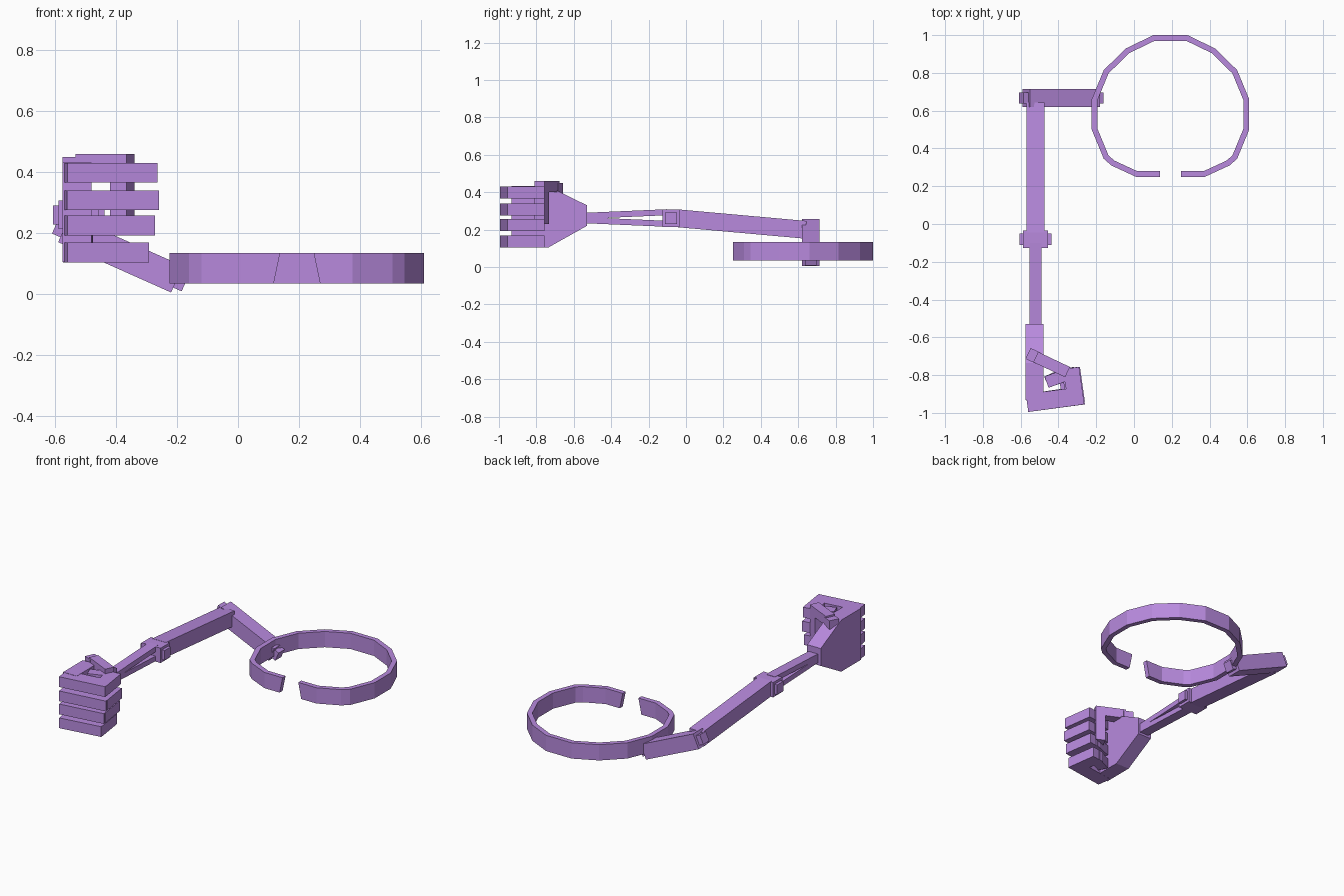
import bpy, bmesh, math
from mathutils import Vector

cube = bpy.data.objects.get("Cube")
if cube:
    bpy.data.objects.remove(cube, do_unlink=True)

# Single flat colour
purple = bpy.data.materials.new("light purple")
purple.use_nodes = True
COLOR = (0.479, 0.254, 0.730, 1.0)
purple.diffuse_color = COLOR
purple.node_tree.nodes["Principled BSDF"].inputs["Base Color"].default_value = COLOR


def finish(name, bm):
    bmesh.ops.recalc_face_normals(bm, faces=bm.faces)
    mesh = bpy.data.meshes.new(name)
    bm.to_mesh(mesh)
    bm.free()
    mesh.materials.append(purple)
    obj = bpy.data.objects.new(name, mesh)
    bpy.context.collection.objects.link(obj)
    return obj


def tube(name, sections):
    """Skin a row of four-cornered sections and cap both ends."""
    bm = bmesh.new()
    rows = [[bm.verts.new(p) for p in s] for s in sections]
    for a, b in zip(rows, rows[1:]):
        for i in range(4):
            j = (i + 1) % 4
            bm.faces.new((a[i], a[j], b[j], b[i]))
    bm.faces.new(rows[0])
    bm.faces.new(rows[-1])
    return finish(name, bm)


def beam(name, start, end, width, height):
    """Box between two points; width is horizontal, height is square to it."""
    a, b = Vector(start), Vector(end)
    d = (b - a).normalized()
    side = d.cross(Vector((0, 0, 1))).normalized()
    up = side.cross(d) * height / 2
    side = side * width / 2
    return tube(name, [[p - side - up, p + side - up, p + side + up, p - side + up]
                       for p in (a, b)])


def prism_x(name, profile, x0, x1):
    """Extrude a (y, z) profile along x."""
    bm = bmesh.new()
    face = bm.faces.new([bm.verts.new((x0, y, z)) for y, z in profile])
    new = bmesh.ops.extrude_face_region(bm, geom=[face])["geom"]
    verts = [v for v in new if isinstance(v, bmesh.types.BMVert)]
    bmesh.ops.translate(bm, verts=verts, vec=(x1 - x0, 0, 0))
    return finish(name, bm)


# Open ring: mirrored outline with a mitred inner offset
RX, RING_Z0, RING_Z1, RING_T = 0.193, 0.035, 0.135, 0.03
half = [(-0.055, 0.25), (-0.183, 0.25), (-0.313, 0.31), (-0.353, 0.345), (-0.417, 0.50),
        (-0.417, 0.66), (-0.353, 0.815), (-0.235, 0.93), (-0.09, 1.0)]
outline = [Vector((RX + x, y)) for x, y in half]
outline += [Vector((RX - x, y)) for x, y in reversed(half)]
sections = []
last = len(outline) - 1
for i, p in enumerate(outline):
    d0 = (p - outline[i - 1]).normalized() if i > 0 else None
    d1 = (outline[i + 1] - p).normalized() if i < last else None
    d0, d1 = d0 or d1, d1 or d0
    n0, n1 = Vector((d0.y, -d0.x)), Vector((d1.y, -d1.x))
    q = p + (n0 + n1) * RING_T / (1 + n0.dot(n1))
    # the cut ends lean outwards at the bottom
    lean = -0.021 if i == 0 else 0.021 if i == last else 0
    sections.append([(p.x + lean, p.y, RING_Z0), (q.x + lean, q.y, RING_Z0),
                     (q.x, q.y, RING_Z1), (p.x, p.y, RING_Z1)])
tube("ring", sections)

# Sloped link from the ring to the long arm, with a pin through its length
low, high = Vector((-0.20, 0.667, 0.049)), Vector((-0.57, 0.667, 0.214))
along = (high - low).normalized()
beam("ring_link", low, high, 0.095, 0.095)
beam("ring_link_pin", low - along * 0.03, high + along * 0.03, 0.06, 0.06)

# Long arm and the joint block with its cross pin
ARM_X = -0.522
beam("long_arm", (ARM_X, -0.05, 0.261), (ARM_X, 0.64, 0.199), 0.095, 0.095)
beam("joint_block", (-0.588, -0.08, 0.26), (-0.456, -0.08, 0.26), 0.092, 0.094)
beam("joint_pin", (-0.606, -0.08, 0.26), (-0.438, -0.08, 0.26), 0.062, 0.062)

# Pair of converging forearm rods
for name, s in (("upper", 1), ("lower", -1)):
    beam(f"forearm_rod_{name}", (ARM_X, -0.10, 0.262 + s * 0.031),
         (ARM_X, -0.56, 0.262 + s * 0.011), 0.064, 0.032)

# Palm plate tapering to the wrist
prism_x("palm", [(-0.53, 0.22), (-0.53, 0.33), (-0.735, 0.432), (-0.932, 0.432),
                 (-0.932, 0.105), (-0.735, 0.105)], -0.575, -0.48)

# Four curled fingers, three segments each
FINGER_H = 0.065
for i, (z, dx) in enumerate([(0.398, 0), (0.308, 0.005), (0.225, -0.008), (0.137, -0.028)], 1):
    beam(f"finger_{i}_front", (-0.566, -0.948, z), (-0.271 + dx, -0.908, z), 0.095, FINGER_H)
    beam(f"finger_{i}_side", (-0.307 + dx, -0.945, z), (-0.333 + dx, -0.763, z), 0.085, FINGER_H)
    beam(f"finger_{i}_tip", (-0.463, -0.837, z), (-0.33 + dx, -0.789, z), 0.063, FINGER_H)

# Thumb: base block, bar across the fist and a downward tip
a, b = Vector((-0.561, -0.685, 0)), Vector((-0.352, -0.784, 0))
d = (b - a).normalized()
beam("thumb_base", a + Vector((0, 0, 0.42)), a + d * 0.06 + Vector((0, 0, 0.42)), 0.063, 0.06)
beam("thumb_bar", a + d * 0.045 + Vector((0, 0, 0.43)), b + Vector((0, 0, 0.43)), 0.06, 0.06)
beam("thumb_tip", b - d * 0.06 + Vector((0, 0, 0.345)), b + Vector((0, 0, 0.345)), 0.0598, 0.229)
